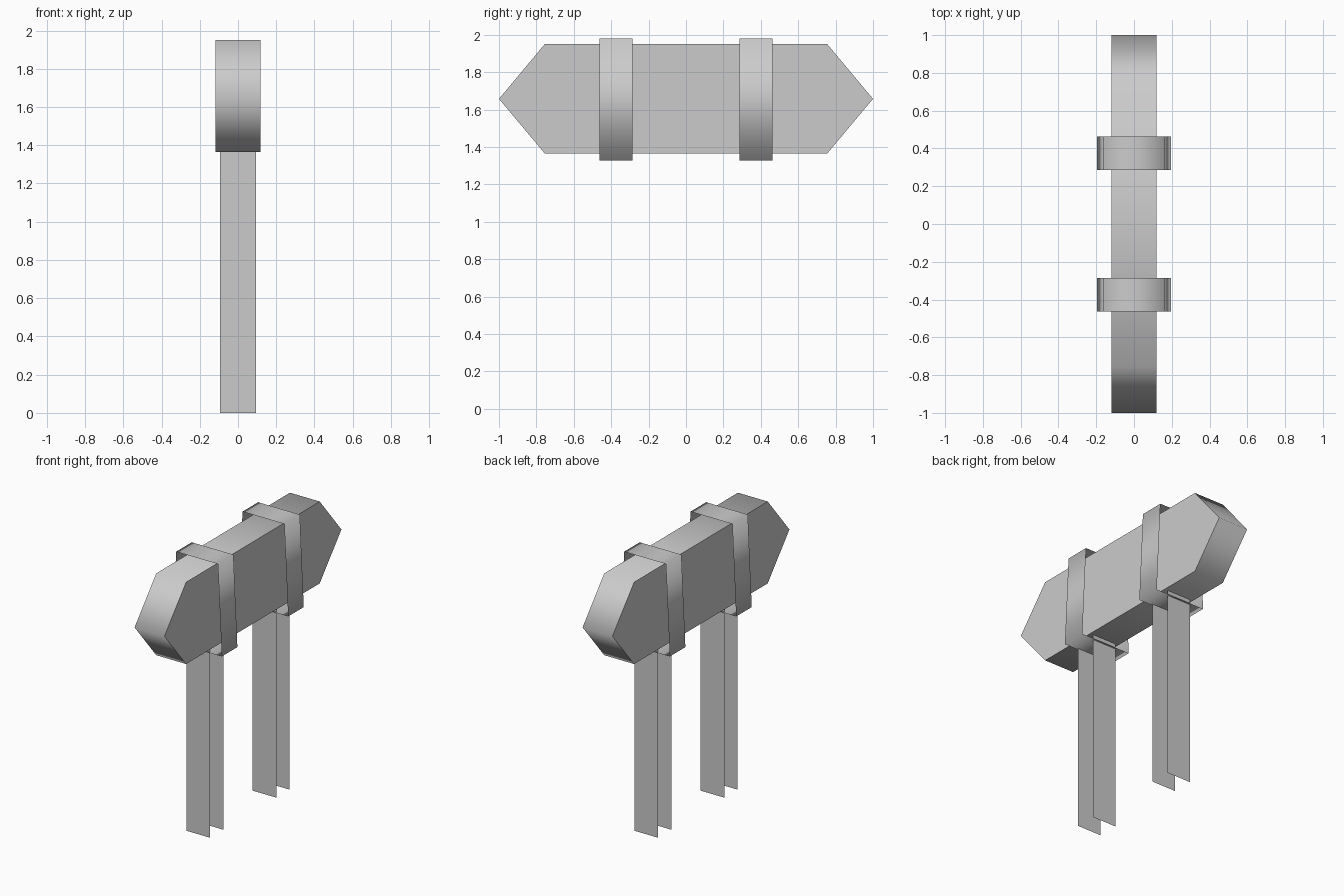
import bpy
import bmesh
import math

old = bpy.data.objects.get("Cube")
if old:
    bpy.data.objects.remove(old)

grey = bpy.data.materials.new("light_grey")
grey.use_nodes = True
colour = (0.6, 0.6, 0.6, 1)
grey.diffuse_color = colour
grey.node_tree.nodes["Principled BSDF"].inputs["Base Color"].default_value = colour


def extrude_profile(name, points, offset, closed=True, caps=False, smooth_angle=180):
    """Sweep a 3D outline along an offset vector, leaving the ends open unless capped."""
    bm = bmesh.new()
    near = [bm.verts.new(p) for p in points]
    far = [bm.verts.new([a + b for a, b in zip(p, offset)]) for p in points]
    count = len(points)
    for i in range(count if closed else count - 1):
        j = (i + 1) % count
        bm.faces.new((near[i], near[j], far[j], far[i]))
    if caps:
        bm.faces.new(near[::-1])
        bm.faces.new(far)
    bmesh.ops.recalc_face_normals(bm, faces=bm.faces)
    mesh = bpy.data.meshes.new(name)
    bm.to_mesh(mesh)
    bm.free()
    mesh.materials.append(grey)
    obj = bpy.data.objects.new(name, mesh)
    bpy.context.collection.objects.link(obj)
    bpy.ops.object.select_all(action="DESELECT")
    obj.select_set(True)
    bpy.context.view_layer.objects.active = obj
    bpy.ops.object.shade_smooth_by_angle(angle=math.radians(smooth_angle))
    return obj


# Body: a long bar with pointed ends
half_width, bottom, middle, top = 0.118, 1.365, 1.657, 1.95
outline = [(-1, middle), (-0.755, bottom), (0.755, bottom),
           (1, middle), (0.755, top), (-0.755, top)]
extrude_profile("body", [(-half_width, y, z) for y, z in outline],
                (2 * half_width, 0, 0), caps=True, smooth_angle=85)

# Straps: thin open loops around the body, slightly wider at the bottom
strap_width = 0.176
loop = [(-0.196, 1.328), (0.196, 1.328), (0.165, 1.981), (0, 1.981), (-0.165, 1.981)]

# Legs: pairs of thin upright sheets hanging below each strap
leg_half, leg_gap = 0.094, 0.15
for end, centre in (("front", -0.375), ("back", 0.375)):
    start = centre - strap_width / 2
    extrude_profile(end + "_strap", [(x, start, z) for x, z in loop], (0, strap_width, 0))
    for side, shift in (("front", -leg_gap / 2), ("back", leg_gap / 2)):
        y = centre + shift
        extrude_profile(f"{end}_leg_{side}_sheet", [(-leg_half, y, 0), (leg_half, y, 0)],
                        (0, 0, bottom), closed=False)
